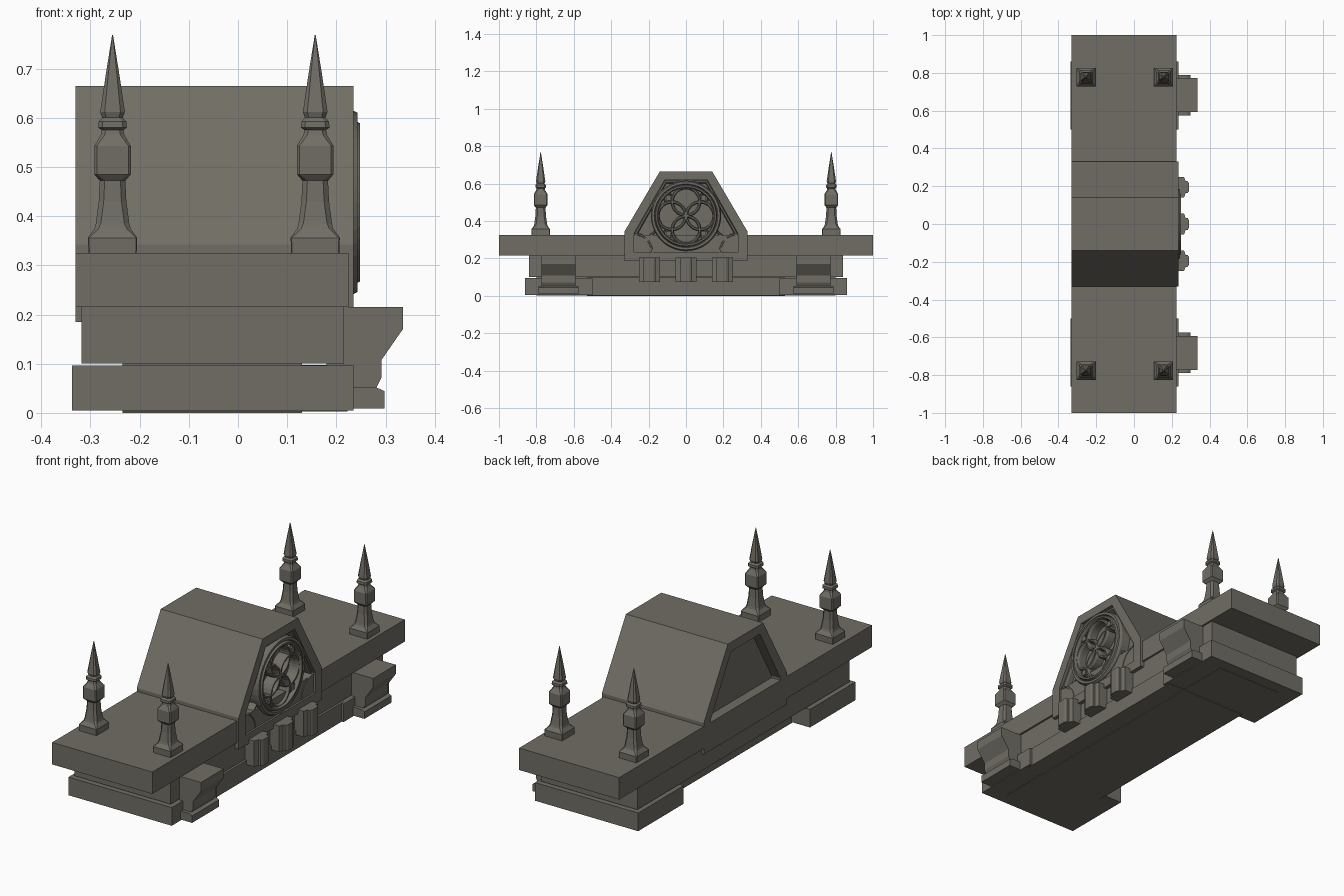
import bpy, bmesh, math
from math import sin, cos, pi

if "Cube" in bpy.data.objects:
    bpy.data.objects.remove(bpy.data.objects["Cube"])

stone = bpy.data.materials.new("weathered_stone")
stone.diffuse_color = (0.165, 0.155, 0.13, 1)
stone.use_nodes = True
stone.node_tree.nodes["Principled BSDF"].inputs["Base Color"].default_value = stone.diffuse_color


def finish(name, bm):
    bmesh.ops.recalc_face_normals(bm, faces=bm.faces[:])
    me = bpy.data.meshes.new(name)
    bm.to_mesh(me)
    bm.free()
    me.materials.append(stone)
    ob = bpy.data.objects.new(name, me)
    bpy.context.collection.objects.link(ob)
    return ob


def loft(name, rings, closed=False):
    """Join matching rings of points, capping the ends unless closed."""
    bm = bmesh.new()
    vs = [[bm.verts.new(p) for p in r] for r in rings]
    n, m = len(vs), len(vs[0])
    for i in range(n if closed else n - 1):
        a, b = vs[i], vs[(i + 1) % n]
        for j in range(m):
            k = (j + 1) % m
            bm.faces.new((a[j], a[k], b[k], b[j]))
    if not closed:
        bm.faces.new(vs[0])
        bm.faces.new(vs[-1])
    return finish(name, bm)


def box(name, x0, x1, y0, y1, z0, z1):
    return loft(name, [[(x0, y0, z), (x1, y0, z), (x1, y1, z), (x0, y1, z)] for z in (z0, z1)])


def bar(name, path, width, top, x0, x1, closed=True):
    """Ridged moulding along a path in the y-z plane, standing out along x."""
    n, rings = len(path), []
    for i, (y, z) in enumerate(path):
        def direction(a, b):
            dy, dz = b[0] - a[0], b[1] - a[1]
            l = math.hypot(dy, dz)
            return dy / l, dz / l
        first, last = not closed and i == 0, not closed and i == n - 1
        d1 = direction((y, z), path[(i + 1) % n]) if not last else direction(path[i - 1], (y, z))
        d0 = direction(path[i - 1], (y, z)) if not first else d1
        ny, nz = -(d0[1] + d1[1]), d0[0] + d1[0]
        s = 2 / (ny * ny + nz * nz)
        rings.append([(x, y + ny * s * o, z + nz * s * o) for o, x in
                      ((-width / 2, x0), (-width / 2, x1 - .012), (-top / 2, x1),
                       (top / 2, x1), (width / 2, x1 - .012), (width / 2, x0))])
    return loft(name, rings, closed)


def arc(cy, cz, r, a0=0, a1=2 * pi, n=32):
    full = abs(a1 - a0 - 2 * pi) < 1e-6
    return [(cy + r * cos(a0 + (a1 - a0) * i / (n if full else n - 1)),
             cz + r * sin(a0 + (a1 - a0) * i / (n if full else n - 1))) for i in range(n)]


# Slab, body and plinths
box("top_slab", -.33, .225, -1, 1, .215, .325)
box("body", -.318, .215, -.84, .84, .1, .216)
box("middle_plinth", -.235, .13, -.53, .53, 0, .101)
box("core_fill", -.235, .13, -.8, .8, .003, .101)
box("middle_band", .1, .223, -.53, .53, .003, .097)
for s in (-1, 1):
    box("end_plinth", -.337, .235, min(s * .5, s * .86), max(s * .5, s * .86), .005, .096)

# Gable with a recessed panel at both ends
outer = [(-.33, .185), (.33, .185), (.33, .342), (.14, .665), (-.14, .665), (-.33, .342)]
inner = [(-.277, .235), (.277, .235), (.277, .335), (.115, .618), (-.115, .618), (-.277, .335)]
loft("gable", [[(x, y, z) for y, z in p] for x, p in
               ((-.28, inner), (-.33, inner), (-.33, outer), (.235, outer), (.235, inner), (.185, inner))])

# Rose tracery
CZ = .428
frame = [(-.268, .243), (.268, .243), (.268, .333), (.11, .61), (-.11, .61), (-.268, .333)]
bar("panel_frame", frame, .018, .008, .18, .222)
bar("rose_outer_ring", arc(0, CZ, .176, n=40), .024, .012, .18, .243)
bar("rose_inner_ring", arc(0, CZ, .157, n=40), .018, .008, .18, .248)
for i in range(4):
    a = i * pi / 2
    bar("rose_foil", arc(.076 * cos(a), CZ + .076 * sin(a), .074, n=28), .018, .007, .18, .236 + .001 * (i % 2))
    d = a + pi / 4
    y, z = .133 * cos(d), CZ + .133 * sin(d)
    box("rose_boss", .18, .238, y - .013, y + .013, z - .013, z + .013)
    bar("rose_boss_ring", arc(y, z, .024, n=12), .01, .004, .18, .232)
for s in (-1, 1):
    bar("spandrel_rib", arc(s * .277, .235, .095, pi / 2, pi if s > 0 else 0, 8), .016, .006, .18, .228, False)
    bar("spandrel_bar", [(s * .262, .25), (s * .16, .35)], .014, .006, .18, .222, False)

# Large brackets at the ends of the front face
side = [(.18, .215), (.335, .215), (.335, .17), (.292, .108), (.292, .072), (.281, .05), (.18, .05)]
foot = [(.18, .052), (.281, .052), (.298, .044), (.298, .009), (.18, .009)]
for s in (-1, 1):
    loft("bracket", [[(x, s * .682 + o, z) for x, z in side] for o in (-.09, .09)])
    loft("bracket_foot", [[(x, s * .682 + o, z) for x, z in foot] for o in (-.107, .107)])

# Three stepped blocks under the gable
half = [(.2, .055), (.265, .055), (.273, .032), (.284, .032), (.291, .02)]
plan = half + [(x, -y) for x, y in reversed(half)]
for y in (-.195, 0, .195):
    loft("small_corbel", [[(x, y + o, z) for x, o in plan] for z in (.075, .205)])

# Pinnacles: square rings with cut corners (height, half width, corner cut)
rings = [(.325, .049, .002), (.356, .05, .002), (.374, .037, .008), (.385, .034, .01), (.43, .028, .01),
         (.472, .026, .01), (.485, .037, .005), (.543, .037, .005), (.565, .024, .008), (.575, .022, .008),
         (.58, .029, .008), (.592, .028, .008), (.6, .021, .008), (.612, .025, .009), (.69, .0135, .005),
         (.768, .001, .0004)]
for x in (-.255, .157):
    for s in (-1, 1):
        loft("pinnacle", [[(x + a, s * .777 + b, z) for a, b in
                           ((w, -w + c), (w, w - c), (w - c, w), (c - w, w),
                            (-w, w - c), (-w, c - w), (c - w, -w), (w - c, -w))] for z, w, c in rings])
